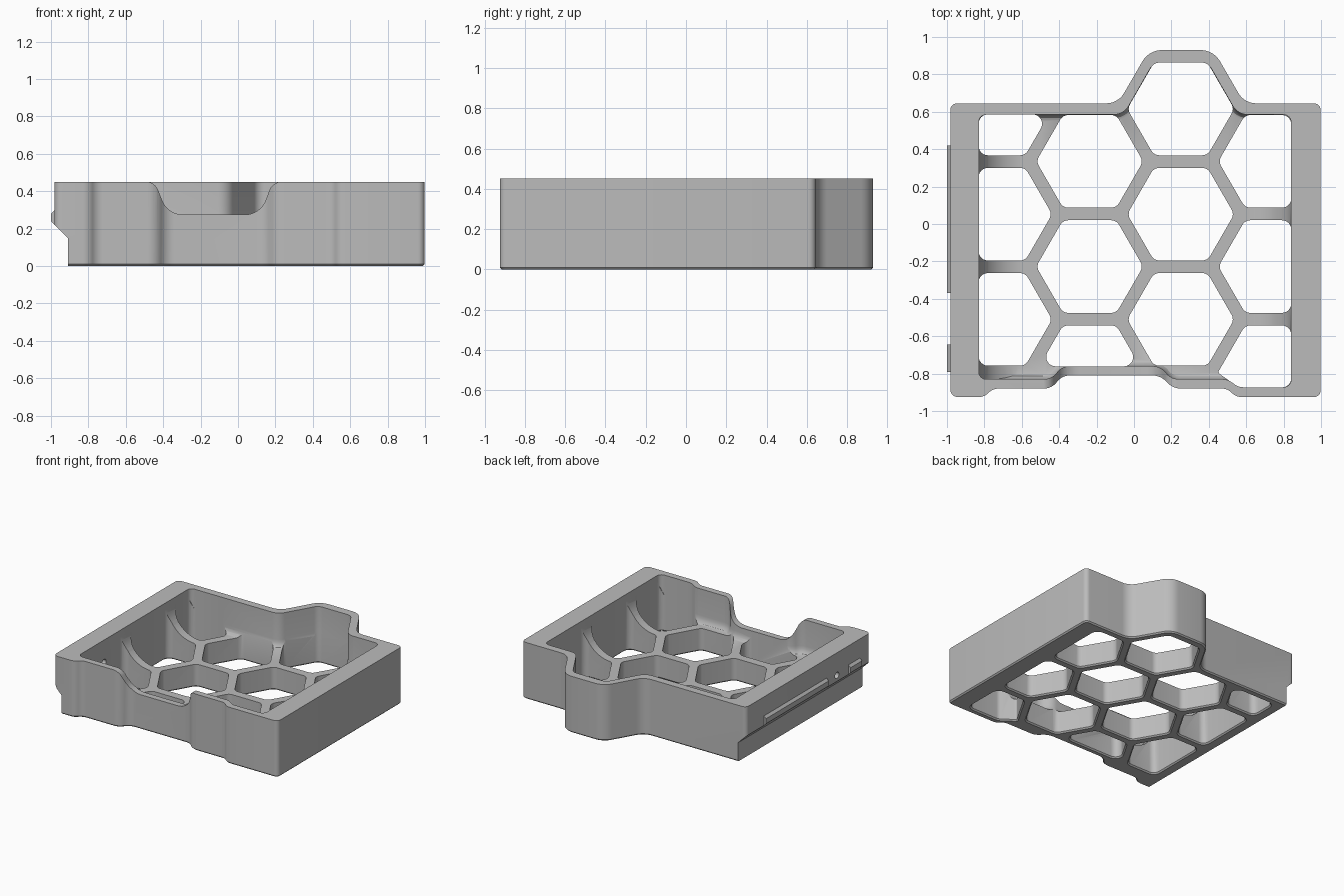
import bpy, bmesh, math
from mathutils import Vector

if "Cube" in bpy.data.objects:
    bpy.data.objects.remove(bpy.data.objects["Cube"])

grey = bpy.data.materials.new("plain grey")
grey.diffuse_color = (0.5, 0.5, 0.5, 1)
grey.use_nodes = True
grey.node_tree.nodes["Principled BSDF"].inputs["Base Color"].default_value = grey.diffuse_color
H, FLOOR = 0.45, 0.18


def rounded(pts, seg=6):
    """Round each (x, y, radius) corner of a closed polygon."""
    out, n = [], len(pts)
    for i, (x, y, r) in enumerate(pts):
        p = Vector((x, y))
        a = Vector(pts[i - 1][:2]) - p
        b = Vector(pts[(i + 1) % n][:2]) - p
        if r == 0:
            out.append(p)
            continue
        half = a.angle(b) / 2
        t = min(r / math.tan(half), 0.47 * a.length, 0.47 * b.length)
        r = t * math.tan(half)
        a.normalize()
        b.normalize()
        c = p + (a + b).normalized() * (r / math.sin(half))
        s, e = p + a * t - c, p + b * t - c
        turn = s.angle_signed(e)          # clockwise positive
        for k in range(seg + 1):
            ang = -turn * k / seg
            out.append(c + Vector((s.x * math.cos(ang) - s.y * math.sin(ang),
                                   s.x * math.sin(ang) + s.y * math.cos(ang))))
    return out


def prism(name, pts, rings, axis="Z"):
    """Stack of (height, outward offset) copies of a counter-clockwise outline."""
    bm, n, loops = bmesh.new(), len(pts), []
    for h, off in rings:
        loop = []
        for i, p in enumerate(pts):
            d1 = (p - pts[i - 1]).normalized()
            d2 = (pts[(i + 1) % n] - p).normalized()
            t = (d1 + d2).normalized()
            q = p + Vector((t.y, -t.x)) * off
            loop.append(bm.verts.new((q.x, q.y, h) if axis == "Z" else (q.x, h, q.y)))
        loops.append(loop)
    for lo, hi in zip(loops, loops[1:]):
        for i in range(n):
            j = (i + 1) % n
            bm.faces.new((lo[i], lo[j], hi[j], hi[i]))
    bm.faces.new(loops[0][::-1])
    bm.faces.new(loops[-1])
    bmesh.ops.recalc_face_normals(bm, faces=bm.faces)
    me = bpy.data.meshes.new(name)
    bm.to_mesh(me)
    bm.free()
    me.materials.append(grey)
    ob = bpy.data.objects.new(name, me)
    bpy.context.collection.objects.link(ob)
    return ob


def boolean(ob, tool, op="DIFFERENCE"):
    m = ob.modifiers.new("cut", "BOOLEAN")
    m.operation, m.solver, m.object = op, "EXACT", tool
    bpy.context.view_layer.objects.active = ob
    bpy.ops.object.modifier_apply(modifier=m.name)
    bpy.data.objects.remove(tool)


def clip(poly, nx, ny, d):
    """Keep the part of a polygon where nx*x + ny*y > d."""
    out = []
    for i, p in enumerate(poly):
        q = poly[(i + 1) % len(poly)]
        fp, fq = nx * p[0] + ny * p[1] - d, nx * q[0] + ny * q[1] - d
        if fp > 0:
            out.append(p)
        if fp * fq < 0:
            k = fp / (fp - fq)
            out.append((p[0] + (q[0] - p[0]) * k, p[1] + (q[1] - p[1]) * k))
    return out


# Tray body: outer outline with a chamfered foot
outer = rounded([(-.982, -.925, .04), (-.80, -.925, .09), (-.755, -.88, .08),
                 (-.44, -.88, .1), (-.385, -.81, .1), (.14, -.81, .1), (.21, -.88, .1),
                 (.50, -.88, .08), (.545, -.925, .09), (.998, -.925, .035),
                 (.998, .645, .035), (.59, .645, .11), (.425, .93, .12),
                 (.08, .93, .12), (-.085, .645, .11), (-.982, .645, .035)])
tray = prism("tray", outer, [(0, -.01), (.01, 0), (H, 0)])

# Undercut along the left wall
undercut = rounded([(-1.2, -.1, 0), (-.91, -.1, 0), (-.91, .15, 0), (-1.2, .44, 0)])
boolean(tray, prism("undercut", undercut, [(-1.2, 0), (1.2, 0)], "Y"))

# Cavity: inner outline, filleted at the floor, with large curved ends left and right
inner = rounded([(-.83, -.83, .04), (-.44, -.83, .09), (-.385, -.76, .09),
                 (.14, -.76, .09), (.20, -.83, .09), (.50, -.83, .08),
                 (.56, -.873, .08), (.84, -.873, .04), (.84, .585, .04),
                 (.555, .585, .09), (.395, .8635, .06), (.105, .8635, .06),
                 (-.055, .585, .09), (-.83, .585, .04)])
fillet = [(FLOOR + .06 * (1 - math.cos(a)), -.03 * (1 - math.sin(a)))
          for a in (0, .4, .8, 1.2, math.pi / 2)]
cavity = prism("cavity", inner, fillet + [(.6, 0)])
ends = rounded([(-.8305, FLOOR - .001, .24), (.8405, FLOOR - .001, .24),
                (.8405, .7, 0), (-.8305, .7, 0)], 12)
boolean(cavity, prism("cavity_ends", ends, [(-1.2, 0), (1.2, 0)], "Y"), "INTERSECT")
boolean(tray, cavity)

# Honeycomb openings in the floor
PITCH, R = .5625, .286
for col, x in enumerate((-.724, -.237, .25, .737)):
    top = .615 if col % 2 == 0 else .335
    for row in range(3):
        y = top - PITCH * row
        cell = [(x + R * math.cos(k * math.pi / 3), y + R * math.sin(k * math.pi / 3))
                for k in range(6)]
        planes = [(1, 0, -.831), (-1, 0, -.841), (0, 1, -.874)]
        if not (col == 2 and row == 0):
            planes.append((0, -1, -.586))
        if col == 1:
            planes.append((0, 1, -.761))
        if col == 3:
            planes.append((.043, .06, -.0284))
        for pl in planes:
            cell = clip(cell, *pl)
        shape = rounded([(px, py, .05) for px, py in cell])
        boolean(tray, prism("opening", shape,
                            [(-.01, .02), (.01, 0), (.44, 0)]))

# Dipped notch in the front wall
notch = rounded([(-.9, .451, 0), (-.445, .451, .07), (-.375, .275, .12),
                 (.12, .275, .12), (.185, .451, .07), (.9, .451, 0),
                 (.9, .7, 0), (-.9, .7, 0)], 8)
boolean(tray, prism("notch", notch, [(-1.1, 0), (-.70, 0)], "Y"))

# Small round hole through the left wall
bpy.ops.mesh.primitive_cylinder_add(vertices=24, radius=.025, depth=.3,
                                    location=(-.9, -.5, .27),
                                    rotation=(0, math.pi / 2, 0))
boolean(tray, bpy.context.object)

# Latch ridges on the left wall
ridge = rounded([(-.95, .19, 0), (-.95, .30, 0), (-.98, .30, 0), (-1, .28, 0), (-1, .24, 0)])
for name, y0, y1 in (("long_latch_ridge", -.37, .42), ("short_latch_ridge", -.79, -.645)):
    prism(name, ridge, [(y0, 0), (y1, 0)], "Y")

# Smooth the rounded corners, keep hard edges
bpy.ops.object.select_all(action="DESELECT")
tray.select_set(True)
bpy.context.view_layer.objects.active = tray
bpy.ops.object.shade_smooth_by_angle(angle=math.radians(30))
